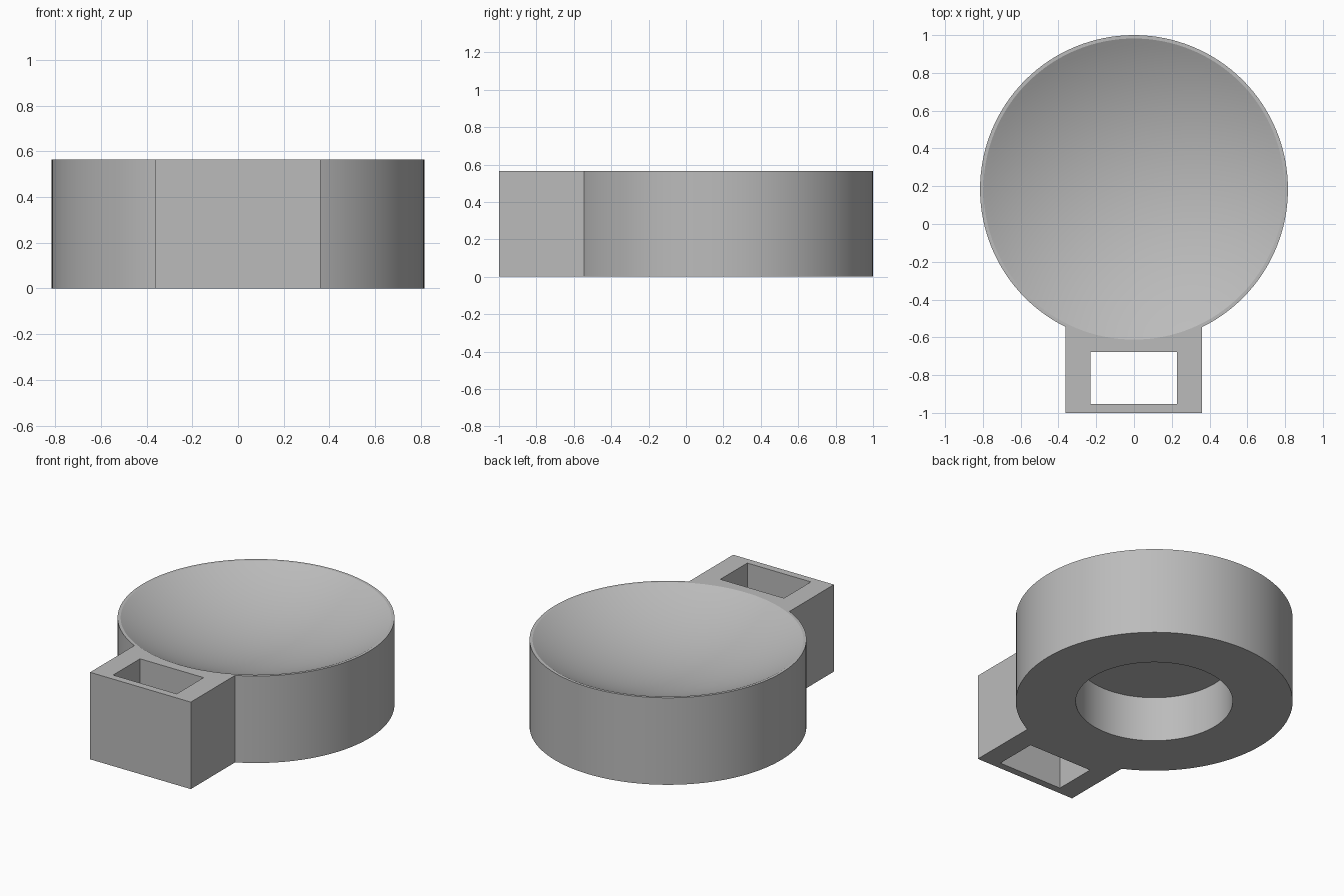
import bpy
import math
from mathutils import Vector

default = bpy.data.objects.get("Cube")
if default:
    bpy.data.objects.remove(default, do_unlink=True)

HEIGHT = 0.565
RADIUS = 0.815
CENTRE_Y = 0.185
DISH_RADIUS = 0.797
DISH_DEPTH = 0.2
SEGMENTS = 128

grey = bpy.data.materials.new("plain grey")
grey.use_nodes = True
grey.diffuse_color = (0.5, 0.5, 0.5, 1)
grey.node_tree.nodes["Principled BSDF"].inputs["Base Color"].default_value = (0.5, 0.5, 0.5, 1)


def lathe(name, profile):
    """Closed solid turned about the dish axis; profile runs from axis to axis."""
    verts, rings = [], []
    for r, z in profile:
        count = SEGMENTS if r > 0 else 1
        rings.append([len(verts) + i for i in range(count)])
        for i in range(count):
            a = 2 * math.pi * i / SEGMENTS
            verts.append((r * math.cos(a), CENTRE_Y + r * math.sin(a), z))
    faces = []
    for low, high in zip(rings, rings[1:]):
        for i in range(SEGMENTS):
            j = (i + 1) % SEGMENTS
            if len(low) == 1:
                faces.append((low[0], high[j], high[i]))
            elif len(high) == 1:
                faces.append((low[i], low[j], high[0]))
            else:
                faces.append((low[i], low[j], high[j], high[i]))
    mesh = bpy.data.meshes.new(name)
    mesh.from_pydata(verts, [], faces)
    obj = bpy.data.objects.new(name, mesh)
    bpy.context.collection.objects.link(obj)
    return obj


def block(name, low, high):
    low, high = Vector(low), Vector(high)
    bpy.ops.mesh.primitive_cube_add(size=1, location=(low + high) / 2)
    obj = bpy.context.object
    obj.name = name
    obj.scale = high - low
    bpy.ops.object.transform_apply(location=False, rotation=False, scale=True)
    return obj


def combine(target, other, operation):
    """Apply a boolean and discard the second solid."""
    mod = target.modifiers.new(operation.lower(), "BOOLEAN")
    mod.operation = operation
    mod.solver = "EXACT"
    mod.object = other
    bpy.context.view_layer.objects.active = target
    bpy.ops.object.modifier_apply(modifier=mod.name)
    bpy.data.objects.remove(other, do_unlink=True)


# Round body with a shallow spherical dish on top and a round recess below
sphere_r = (DISH_RADIUS ** 2 + DISH_DEPTH ** 2) / (2 * DISH_DEPTH)
sphere_z = HEIGHT - DISH_DEPTH + sphere_r
edge_angle = math.asin(DISH_RADIUS / sphere_r)
STEPS = 20
dish = [(sphere_r * math.sin(edge_angle * k / STEPS),
         sphere_z - sphere_r * math.cos(edge_angle * k / STEPS))
        for k in range(STEPS, 0, -1)]
recess = [(0, 0.292), (0.462, 0.292), (0.462, 0)]
outer = [(RADIUS, 0), (RADIUS, HEIGHT)]
body = lathe("round_dish_body", recess + outer + dish + [(0, HEIGHT - DISH_DEPTH)])

# Square socket joined at the front, trimmed to the round wall
socket = block("front_socket", (-0.363, -1, 0), (0.361, -0.45, HEIGHT))
combine(socket, block("slot_cutter", (-0.23, -0.953, -0.1), (0.227, -0.677, 1)), "DIFFERENCE")
trim = lathe("trim_cutter", [(0, -0.1), (RADIUS, -0.1), (RADIUS, 1), (0, 1)])
combine(socket, trim, "DIFFERENCE")

for obj in (body, socket):
    obj.data.materials.clear()
    obj.data.materials.append(grey)
    bpy.ops.object.select_all(action="DESELECT")
    obj.select_set(True)
    bpy.context.view_layer.objects.active = obj
    bpy.ops.object.shade_smooth_by_angle(angle=math.radians(25))
